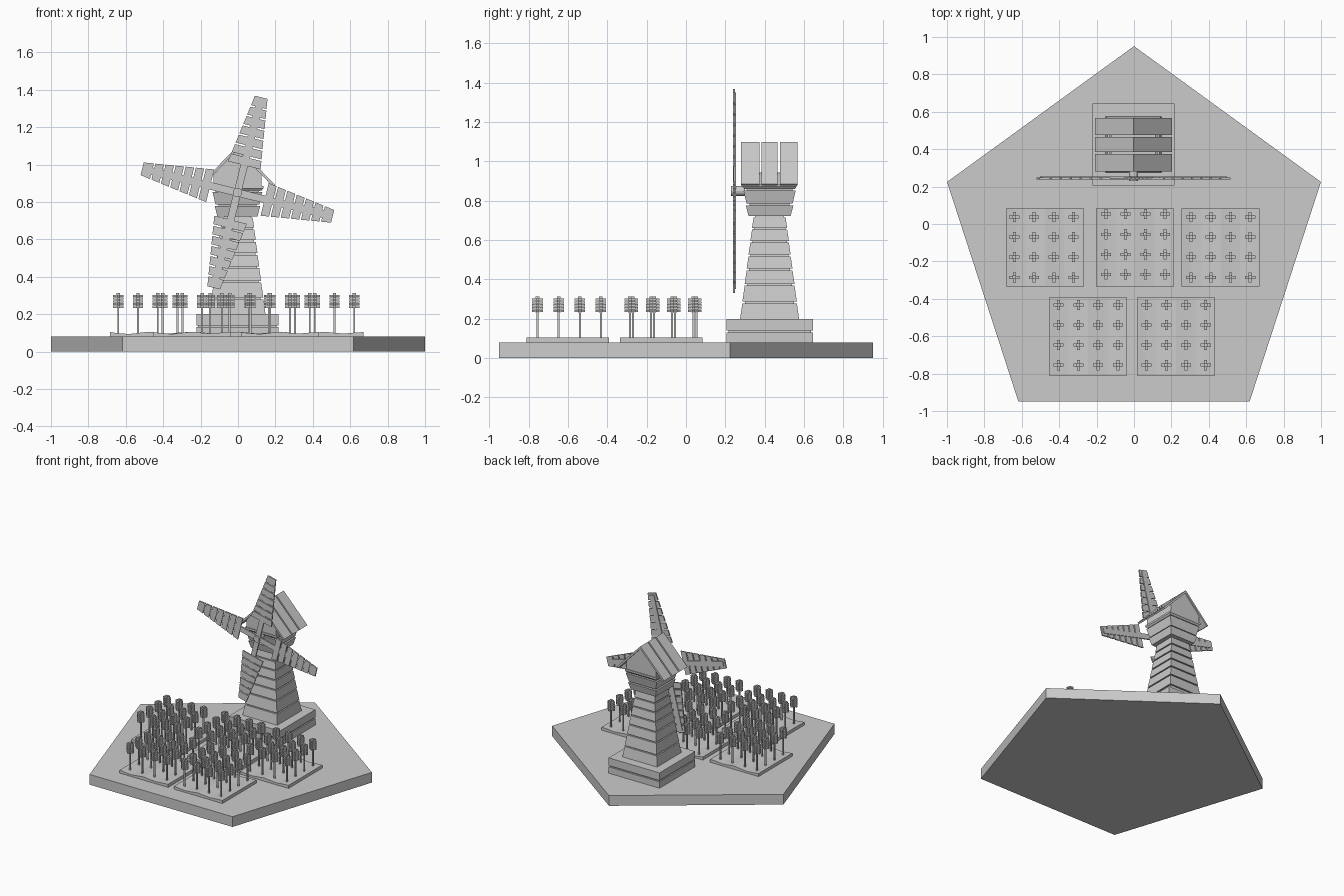
import bpy, bmesh, math
from mathutils import Matrix, Vector

if "Cube" in bpy.data.objects:
    bpy.data.objects.remove(bpy.data.objects["Cube"])

grey = bpy.data.materials.new("light grey")
grey.diffuse_color = (0.6, 0.6, 0.6, 1)
grey.use_nodes = True
grey.node_tree.nodes["Principled BSDF"].inputs["Base Color"].default_value = grey.diffuse_color

CX, CY = -0.003, 0.425   # mill axis


def finish(name, bm):
    bmesh.ops.recalc_face_normals(bm, faces=bm.faces)
    me = bpy.data.meshes.new(name)
    bm.to_mesh(me)
    bm.free()
    me.materials.append(grey)
    ob = bpy.data.objects.new(name, me)
    bpy.context.collection.objects.link(ob)
    return ob


def prism(bm, pts, vec):
    """Extrude a closed polygon along a vector."""
    vec = Vector(vec)
    a = [bm.verts.new(p) for p in pts]
    b = [bm.verts.new(Vector(p) + vec) for p in pts]
    n = len(pts)
    bm.faces.new(a)
    bm.faces.new(b[::-1])
    for i in range(n):
        bm.faces.new((a[i], b[i], b[(i + 1) % n], a[(i + 1) % n]))


def box(bm, x0, x1, y0, y1, z0, z1):
    prism(bm, [(x0, y0, z0), (x1, y0, z0), (x1, y1, z0), (x0, y1, z0)], (0, 0, z1 - z0))


def frustum(bm, h0, h1, z0, z1):
    """Square tapered block round the mill axis."""
    s = [(-1, -1), (1, -1), (1, 1), (-1, 1)]
    a = [bm.verts.new((CX + x * h0, CY + y * h0, z0)) for x, y in s]
    b = [bm.verts.new((CX + x * h1, CY + y * h1, z1)) for x, y in s]
    bm.faces.new(a)
    bm.faces.new(b)
    for i in range(4):
        j = (i + 1) % 4
        bm.faces.new((a[i], a[j], b[j], b[i]))


# pentagon ground
bm = bmesh.new()
prism(bm, [(1.051 * math.cos(math.radians(90 + 72 * i)),
            1.051 * math.sin(math.radians(90 + 72 * i)) - 0.1, 0) for i in range(5)], (0, 0, 0.08))
finish("ground_slab", bm)

# fields with gentle furrows, each with a 4 x 4 crop
fields = [(-0.685, -0.335), (-0.203, -0.335), (0.253, -0.335), (-0.455, -0.81), (0.015, -0.81)]
shift = [(0.045, 0.05), (0.053, 0.065), (0.052, 0.05), (0.052, 0.055), (0.052, 0.055)]
wave = [0.104, 0.097, 0.094, 0.1, 0.106, 0.1, 0.096, 0.101, 0.104]
for k, ((fx, fy), (sx, sy)) in enumerate(zip(fields, shift)):
    bm = bmesh.new()
    w = 0.418
    top = [(fx + w * i / 8, fy, z) for i, z in enumerate(wave)]
    prism(bm, [(fx + w, fy, 0.075), (fx, fy, 0.075)] + top, (0, w, 0))
    finish(f"field_{k + 1}", bm)

    bm = bmesh.new()
    for i in range(4):
        for j in range(4):
            x, y = fx + sx + 0.1055 * i, fy + sy + 0.1075 * j
            box(bm, x - 0.005, x + 0.005, y - 0.005, y + 0.005, 0.09, 0.24)      # stalk
            box(bm, x - 0.009, x + 0.009, y - 0.009, y + 0.009, 0.232, 0.314)    # ear core
            for n in range(5):                                                   # grains
                z = 0.234 + 0.0145 * n
                box(bm, x - 0.027, x + 0.027, y - 0.008, y + 0.008, z, z + 0.011)
                box(bm, x - 0.008, x + 0.008, y - 0.027, y + 0.027, z, z + 0.011)
    finish(f"crop_{k + 1}", bm)

# stepped plinth
bm = bmesh.new()
frustum(bm, 0.22, 0.22, 0.078, 0.13)
frustum(bm, 0.21, 0.21, 0.128, 0.142)
frustum(bm, 0.22, 0.22, 0.14, 0.2)
finish("plinth", bm)

# tapering plank tower around a core
bm = bmesh.new()
frustum(bm, 0.135, 0.072, 0.19, 0.73)
levels = [0.2, 0.288, 0.378, 0.455, 0.526, 0.596, 0.662, 0.725]
for z0, z1 in zip(levels, levels[1:]):
    def half(z): return 0.15 - (z - 0.2) * 0.131
    frustum(bm, half(z0), half(z1), z0, z1 - 0.009)
finish("tower_planks", bm)

# flared cap
bm = bmesh.new()
frustum(bm, 0.09, 0.12, 0.722, 0.875)
frustum(bm, 0.107, 0.121, 0.722, 0.777)
frustum(bm, 0.117, 0.133, 0.785, 0.853)
frustum(bm, 0.128, 0.138, 0.86, 0.872)
frustum(bm, 0.138, 0.138, 0.872, 0.886)
finish("cap_planks", bm)

# loft walls: low sides and two house-shaped gables
bm = bmesh.new()
for s in (-1, 1):
    x = CX + s * 0.122
    box(bm, x - 0.006, x + 0.006, CY - 0.125, CY + 0.125, 0.885, 0.945)
for y in (CY - 0.132, CY + 0.118):
    prism(bm, [(CX - 0.128, y, 0.885), (CX + 0.128, y, 0.885), (CX + 0.128, y, 0.945),
               (CX, y, 1.085), (CX - 0.128, y, 0.945)], (0, 0.014, 0))
finish("loft_walls", bm)

# roof boards, three each side
bm = bmesh.new()
for s in (-1, 1):
    for y0, y1 in ((0.28, 0.373), (0.384, 0.466), (0.477, 0.568)):
        prism(bm, [(CX, y0, 1.1), (CX + s * 0.206, y0, 0.885),
                   (CX + s * 0.194, y0, 0.877), (CX, y0, 1.08)], (0, y1 - y0, 0))
finish("roof_boards", bm)

# hub and axle
bm = bmesh.new()
turn = Matrix.Translation((CX, 0.265, 0.85)) @ Matrix.Rotation(math.pi / 2, 4, 'X')
bmesh.ops.create_cone(bm, cap_ends=True, segments=12, radius1=0.025, radius2=0.025, depth=0.07, matrix=turn)
finish("hub", bm)

# four slatted sails
for k in range(4):
    bm = bmesh.new()
    prism(bm, [(-0.02, 0.242, 0), (0.02, 0.242, 0), (0.02, 0.242, 0.51), (-0.02, 0.242, 0.51)], (0, 0.011, 0))
    def width(u): return 0.09 - (u - 0.15) * 0.147
    step = 0.375 / 7
    for n in range(7):
        u0 = 0.15 + n * step
        u1 = u0 + step - (0.009 if n < 6 else 0)
        prism(bm, [(-width(u0), 0.238, u0), (width(u0), 0.238, u0),
                   (width(u1), 0.238, u1), (-width(u1), 0.238, u1)], (0, 0.01, 0))
    spin = Matrix.Rotation(math.radians(14 + 90 * k), 4, 'Y')
    bm.transform(Matrix.Translation((CX, 0, 0.85)) @ spin)
    finish(f"sail_{k + 1}", bm)
